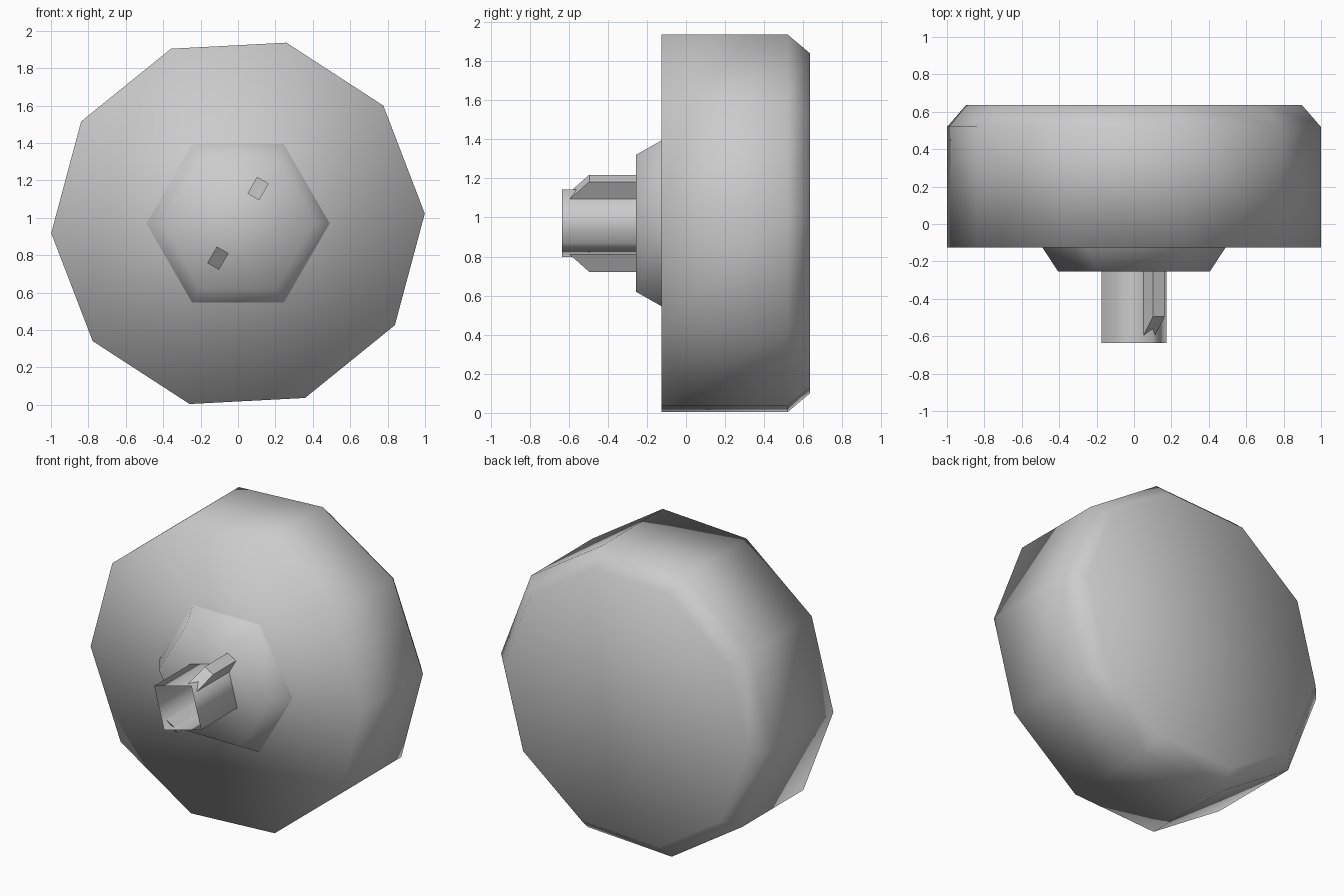
import bpy
import bmesh
from math import radians, cos, sin, pi
from mathutils import Vector

AXIS_Z = 0.97

cube = bpy.data.objects.get("Cube")
if cube:
    bpy.data.objects.remove(cube, do_unlink=True)

grey = bpy.data.materials.new("mid_grey")
grey.use_nodes = True
colour = (0.6, 0.6, 0.6, 1)
grey.diffuse_color = colour
grey.node_tree.nodes["Principled BSDF"].inputs["Base Color"].default_value = colour


def finish(bm, name, smooth):
    mesh = bpy.data.meshes.new(name)
    bm.to_mesh(mesh)
    bm.free()
    mesh.materials.append(grey)
    for face in mesh.polygons:
        face.use_smooth = smooth
    obj = bpy.data.objects.new(name, mesh)
    bpy.context.collection.objects.link(obj)
    return obj


def prism(name, sides, phase, profile, front_cap, back_cap):
    """Loft regular polygon rings along y from (radius, y) pairs, front first."""
    bm = bmesh.new()
    rings = []
    for radius, y in profile:
        angles = [radians(phase) + 2 * pi * i / sides for i in range(sides)]
        rings.append([bm.verts.new((radius * cos(a), y, AXIS_Z + radius * sin(a)))
                      for a in angles])
    for near, far in zip(rings, rings[1:]):
        for i in range(sides):
            j = (i + 1) % sides
            bm.faces.new((near[i], far[i], far[j], near[j]))
    if front_cap:
        bm.faces.new(rings[0])
    if back_cap:
        bm.faces.new(reversed(rings[-1]))
    bm.normal_update()
    return finish(bm, name, True)


def key(name, angle):
    """Radial rib on a stem corner with a sloped front end."""
    out = Vector((cos(radians(angle)), 0, sin(radians(angle))))
    side = Vector((-out.z, 0, out.x)) * 0.036
    outline = [(0.164, -0.25), (0.164, -0.595), (0.266, -0.495), (0.266, -0.25)]
    bm = bmesh.new()
    left, right = [
        [bm.verts.new(out * r + side * s + Vector((0, y, AXIS_Z))) for r, y in outline]
        for s in (-1, 1)]
    bm.faces.new(left)
    bm.faces.new(reversed(right))
    for i in range(4):
        j = (i + 1) % 4
        bm.faces.new((left[j], left[i], right[i], right[j]))
    bmesh.ops.recalc_face_normals(bm, faces=bm.faces)
    return finish(bm, name, False)


# Ten-sided knob with a chamfered back edge
prism("knob_body", 10, 3, [(1.0, -0.125), (1.0, 0.52), (0.9, 0.635)], True, True)

# Six-sided tapered collar
prism("collar", 6, 0, [(0.405, -0.255), (0.49, -0.125)], True, False)

# Hollow four-sided stem, open at the tip
prism("stem_tube", 4, 60, [(0.2, -0.635), (0.2, -0.255)], False, False)

# Two opposite ribs on the stem corners
for rib_name, rib_angle in (("upper_key", 60), ("lower_key", 240)):
    key(rib_name, rib_angle)
